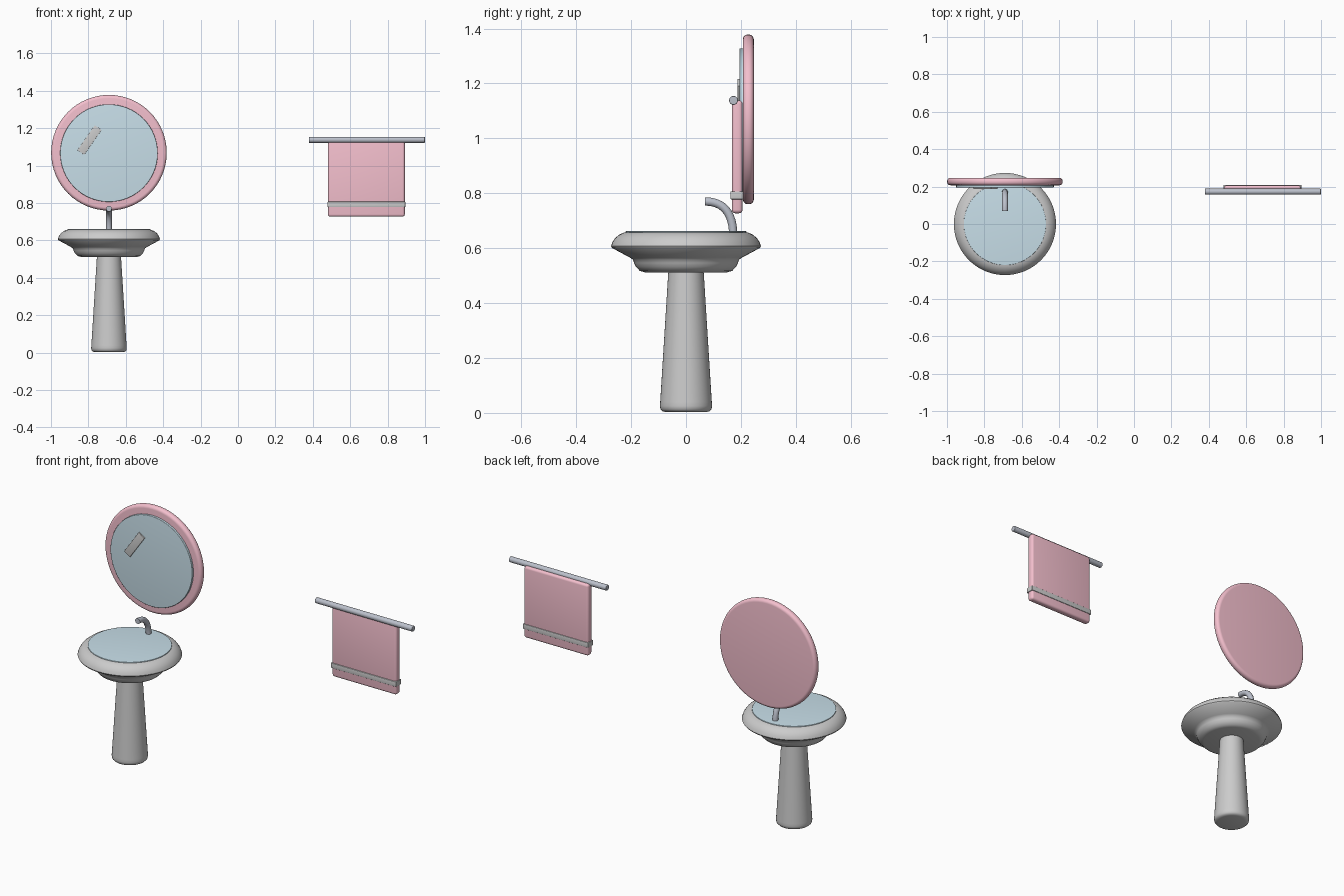
import bpy, bmesh, math
from mathutils import Matrix, Vector

if "Cube" in bpy.data.objects:
    bpy.data.objects.remove(bpy.data.objects["Cube"])


def material(name, rgb):
    m = bpy.data.materials.new(name)
    m.diffuse_color = (*rgb, 1)
    m.use_nodes = True
    m.node_tree.nodes["Principled BSDF"].inputs["Base Color"].default_value = m.diffuse_color
    return m


PINK = material("pink", (0.90, 0.52, 0.61))
BLUE = material("pale_blue", (0.58, 0.74, 0.82))
METAL = material("metal", (0.50, 0.53, 0.60))
SX = -0.69  # sink and mirror centre


def finish(name, bm, mat=None, matrix=None, angle=40):
    if matrix:
        bm.transform(matrix)
    bmesh.ops.recalc_face_normals(bm, faces=bm.faces)
    me = bpy.data.meshes.new(name)
    bm.to_mesh(me)
    bm.free()
    ob = bpy.data.objects.new(name, me)
    bpy.context.collection.objects.link(ob)
    if mat:
        me.materials.append(mat)
    bpy.ops.object.select_all(action='DESELECT')
    ob.select_set(True)
    bpy.context.view_layer.objects.active = ob
    bpy.ops.object.shade_smooth_by_angle(angle=math.radians(angle))
    return ob


def lathe(name, profile, matrix, mat=None, n=64):
    # profile of (radius, height) turned round z, both ends capped
    bm = bmesh.new()
    rings = [[bm.verts.new((r * math.cos(2 * math.pi * i / n), r * math.sin(2 * math.pi * i / n), z))
              for i in range(n)] for r, z in profile]
    for a, b in zip(rings, rings[1:]):
        for i in range(n):
            bm.faces.new((a[i], a[(i + 1) % n], b[(i + 1) % n], b[i]))
    bm.faces.new(rings[0])
    bm.faces.new(rings[-1])
    return finish(name, bm, mat, matrix)


def box(name, lo, hi, bevel, mat=None, matrix=None):
    bm = bmesh.new()
    bmesh.ops.create_cube(bm, size=1)
    lo, hi = Vector(lo), Vector(hi)
    for v in bm.verts:
        v.co = (lo + hi) / 2 + v.co * (hi - lo)
    bmesh.ops.bevel(bm, geom=bm.edges[:], offset=bevel, segments=4, profile=0.5, affect='EDGES')
    return finish(name, bm, mat, matrix)


def disc(name, r, depth, bevel, matrix, mat):
    # round plate with rounded edges
    steps = [math.pi / 2 * i / 6 for i in range(7)]
    low = [(r - bevel + bevel * math.sin(t), bevel - bevel * math.cos(t)) for t in steps]
    high = [(q, depth - z) for q, z in reversed(low)]
    return lathe(name, low + high, matrix, mat)


# Sink
at_sink = Matrix.Translation((SX, 0, 0))
lathe("pedestal", [(0.075, 0.003), (0.086, 0.006), (0.093, 0.013), (0.095, 0.025),
                   (0.094, 0.04), (0.065, 0.505), (0.064, 0.52)], at_sink)
lathe("basin", [(0.15, 0.512), (0.168, 0.517), (0.182, 0.532), (0.189, 0.546), (0.193, 0.558),
                (0.205, 0.566), (0.27, 0.601), (0.273, 0.607), (0.268, 0.622), (0.257, 0.638),
                (0.242, 0.650), (0.226, 0.657), (0.205, 0.660)], at_sink)
disc("basin_water", 0.22, 0.008, 0.002, Matrix.Translation((SX, 0, 0.654)), BLUE)

# Faucet: bent tube
cu = bpy.data.curves.new("faucet_path", 'CURVE')
cu.dimensions = '3D'
cu.bevel_depth = 0.0155
cu.bevel_resolution = 5
cu.resolution_u = 12
cu.use_fill_caps = True
sp = cu.splines.new('BEZIER')
sp.bezier_points.add(1)
for p, (co, l, r) in zip(sp.bezier_points, [((0.172, 0.645), (0.172, 0.62), (0.172, 0.73)),
                                            ((0.07, 0.77), (0.135, 0.77), (0.05, 0.77))]):
    p.co, p.handle_left, p.handle_right = [(SX, *q) for q in (co, l, r)]
tube = bpy.data.objects.new("faucet_path", cu)
bpy.context.collection.objects.link(tube)
bm = bmesh.new()
bm.from_mesh(tube.to_mesh())
tube.to_mesh_clear()
bpy.data.objects.remove(tube)
bmesh.ops.remove_doubles(bm, verts=bm.verts, dist=1e-5)
finish("faucet", bm, METAL)

# Mirror: frame, glass and shine mark
face_front = Matrix.Rotation(math.radians(90), 4, 'X')  # plate grows toward -y
disc("mirror_frame", 0.309, 0.04, 0.018, Matrix.Translation((SX, 0.247, 1.069)) @ face_front, PINK)
disc("mirror_glass", 0.261, 0.02, 0.003, Matrix.Translation((SX, 0.215, 1.067)) @ face_front, BLUE)
box("mirror_shine", (-0.081, -0.004, -0.022), (0.081, 0.004, 0.022), 0.001, None,
    Matrix.Translation((-0.794, 0.192, 1.137)) @ Matrix.Rotation(math.radians(-55), 4, 'Y'))

# Towel on its rail
disc("towel_rail", 0.016, 0.62, 0.003,
     Matrix.Translation((0.379, 0.173, 1.138)) @ Matrix.Rotation(math.radians(90), 4, 'Y'), METAL)
box("towel", (0.481, 0.167, 0.727), (0.892, 0.206, 1.138), 0.013, PINK)
box("towel_stripe", (0.478, 0.162, 0.778), (0.895, 0.209, 0.807), 0.003)
